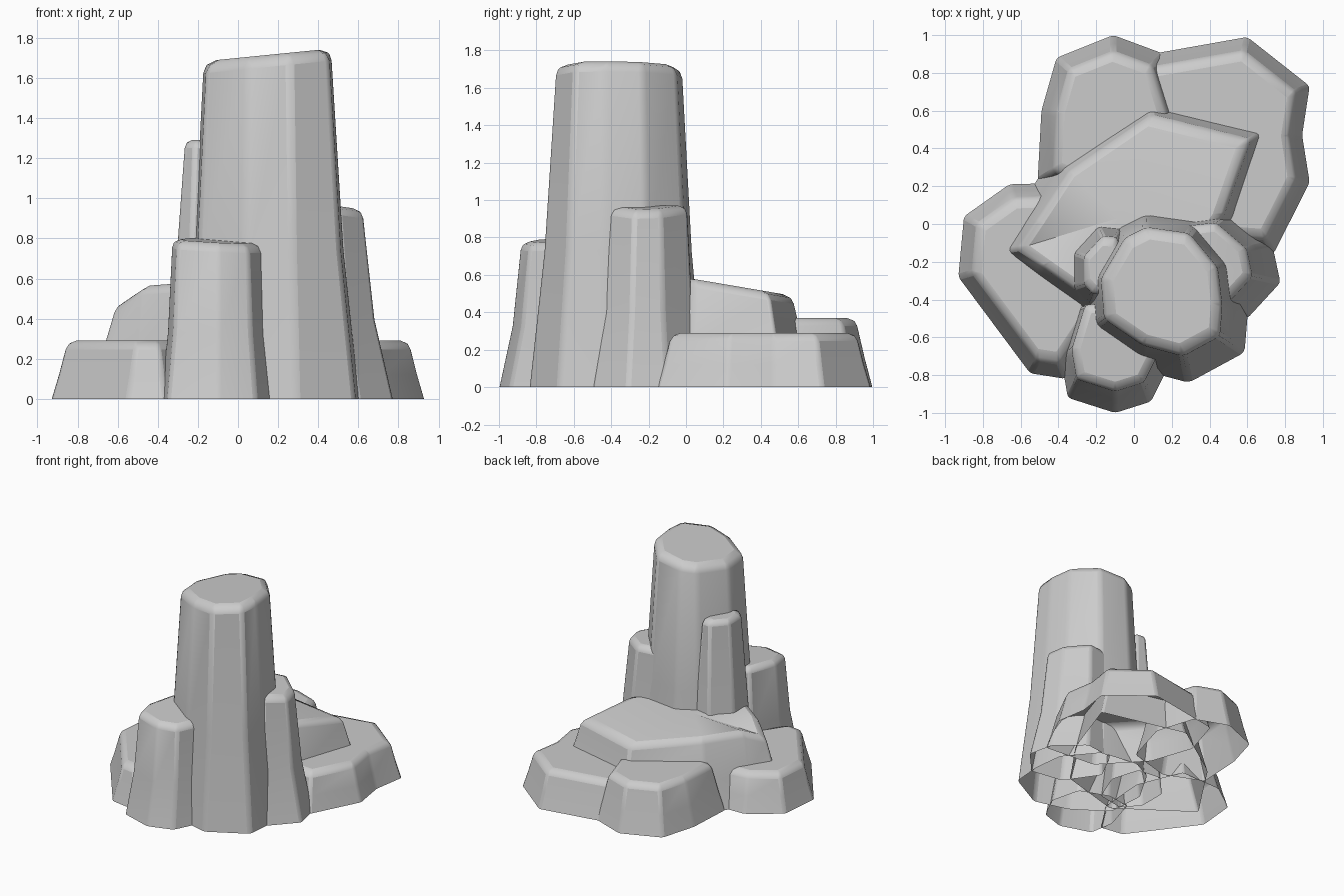
import bpy
from mathutils import Vector
from math import radians

if "Cube" in bpy.data.objects:
    bpy.data.objects.remove(bpy.data.objects["Cube"])


def inset_outline(pts, d):
    """Move a counter-clockwise outline inwards by d with mitred corners."""
    out = []
    n = len(pts)
    for i in range(n):
        p = Vector(pts[i])
        a = (p - Vector(pts[i - 1])).normalized()
        b = (Vector(pts[(i + 1) % n]) - p).normalized()
        na, nb = Vector((-a.y, a.x)), Vector((-b.y, b.x))
        out.append(p + (na + nb) * (d / (1 + na.dot(nb))))
    return out


def rock(name, base, inset, top, flare=0.6, bevel=0.045, shift=(0, 0)):
    """Open-bottomed tapered rock: foot, flared middle, shifted rim and cap."""
    n = len(base)
    shift = Vector(shift)
    rim = [p + shift for p in inset_outline(base, inset)]
    verts = []
    for h, f in ((0, 0), (0.42, flare), (1, 1)):
        for p, q in zip(inset_outline(base, inset * f), rim):
            p = p + shift * f
            verts.append((p.x, p.y, h * top(q.x, q.y)))
    mid = sum(rim, Vector((0, 0))) / n
    verts.append((mid.x, mid.y, top(mid.x, mid.y)))
    faces = [(2 * n + i, 2 * n + (i + 1) % n, 3 * n) for i in range(n)]
    for r in (0, n):
        for i in range(n):
            j = (i + 1) % n
            faces.append((r + i, r + j, r + n + j, r + n + i))
    me = bpy.data.meshes.new(name)
    me.from_pydata(verts, [], faces)
    # full bevel on the rim, slight bevel on the upright corners
    weight = me.attributes.new("bevel_weight_edge", 'FLOAT', 'EDGE')
    for e in me.edges:
        a, b = sorted(e.vertices)
        if b < 3 * n:
            if a >= 2 * n:
                weight.data[e.index].value = 1.0
            elif b - a == n:
                weight.data[e.index].value = 0.4
    ob = bpy.data.objects.new(name, me)
    bpy.context.collection.objects.link(ob)
    mod = ob.modifiers.new("soft_edges", 'BEVEL')
    mod.width = bevel
    mod.segments = 2
    mod.limit_method = 'WEIGHT'
    bpy.context.view_layer.objects.active = ob
    ob.select_set(True)
    bpy.ops.object.shade_smooth_by_angle(angle=radians(35))
    ob.select_set(False)
    return ob


# Tall columns
rock("main_column",
     [(0.06, 0.1), (-0.12, 0.01), (-0.285, -0.27), (-0.26, -0.58), (0.01, -0.765),
      (0.29, -0.84), (0.585, -0.68), (0.605, -0.44), (0.575, -0.19), (0.37, 0.055)],
     0.125, lambda x, y: 1.705 + 0.1 * (x - 0.05), 0.55, 0.06, (-0.015, 0.01))
rock("front_column",
     [(-0.385, -0.72), (-0.35, -0.92), (-0.1, -1.0), (0.09, -0.94), (0.19, -0.74),
      (0.13, -0.5), (-0.1, -0.41), (-0.3, -0.44)],
     0.055, lambda x, y: 0.78 - 0.05 * x + 0.05 * (y + 0.7), 0.6, 0.045, (0, 0.06))
rock("right_column",
     [(0.6, -0.5), (0.775, -0.31), (0.73, -0.1), (0.52, 0.08), (0.28, 0.05),
      (0.15, -0.2), (0.33, -0.46)],
     0.08, lambda x, y: 0.97 - 0.15 * max(0, x - 0.45), 0.6, 0.045, (-0.065, 0.01))
rock("back_column",
     [(-0.385, -0.36), (-0.27, -0.49), (-0.05, -0.45), (0.05, -0.2), (-0.02, 0.03),
      (-0.22, 0.05), (-0.385, -0.13)],
     0.11, lambda x, y: 1.29, 0.55, 0.04, (0.012, 0))

# Middle step, sloping to the back with a dipped left corner
rock("middle_step",
     [(-0.775, -0.16), (-0.55, -0.32), (-0.22, -0.55), (0.3, -0.4), (0.58, 0.0),
      (0.765, 0.53), (0.07, 0.7), (-0.43, 0.36), (-0.62, 0.07)],
     0.12, lambda x, y: 0.585 - 0.17 * max(0, y) - 0.7 * max(0, -0.45 - x), 0.5)

# Low slabs around the foot
rock("right_slab",
     [(0.74, -0.155), (0.93, 0.22), (0.89, 0.47), (0.93, 0.73), (0.6, 0.99),
      (-0.02, 0.88), (-0.12, 0.55), (0.0, 0.2), (0.3, -0.12)],
     0.075, lambda x, y: 0.29, 0.45)
rock("back_slab",
     [(-0.51, 0.23), (-0.49, 0.6), (-0.41, 0.88), (-0.11, 1.0), (0.16, 0.9),
      (0.26, 0.58), (0.15, 0.2), (-0.2, 0.1)][::-1],
     0.085, lambda x, y: 0.37, 0.45)
rock("left_slab",
     [(-0.93, -0.28), (-0.55, -0.79), (-0.36, -0.82), (-0.18, -0.55), (-0.15, -0.15),
      (-0.3, 0.22), (-0.66, 0.21), (-0.9, 0.04)],
     0.078, lambda x, y: 0.29, 0.45)
